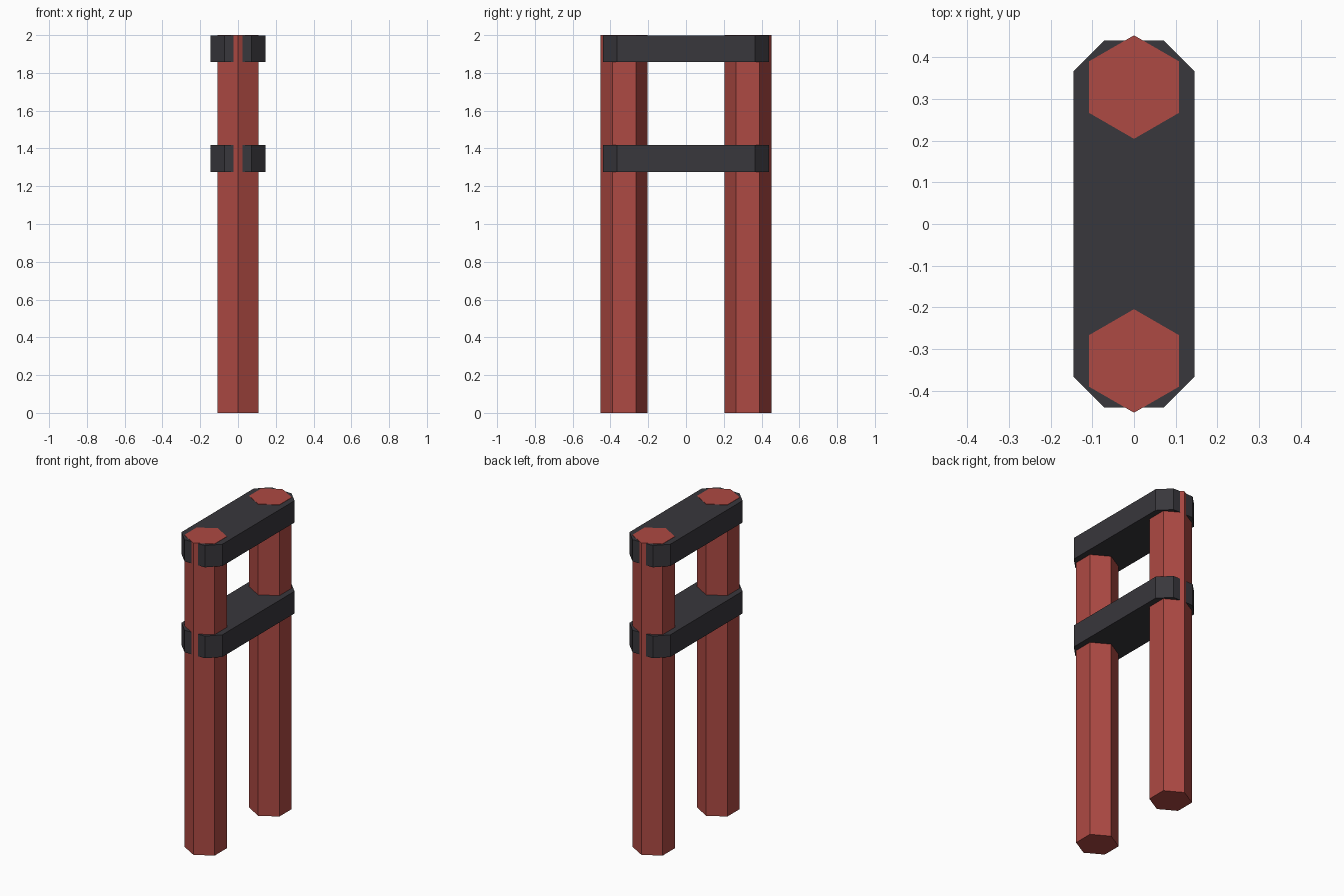
import bpy, bmesh, math

if "Cube" in bpy.data.objects:
    bpy.data.objects.remove(bpy.data.objects["Cube"])


def material(name, color):
    m = bpy.data.materials.new(name)
    m.diffuse_color = (*color, 1.0)
    m.use_nodes = True
    m.node_tree.nodes["Principled BSDF"].inputs["Base Color"].default_value = m.diffuse_color
    return m


red = material("brick red", (0.42, 0.067, 0.056))
charcoal = material("charcoal", (0.040, 0.038, 0.045))


def prism(name, outline, z0, z1, mat):
    """Extrude a closed xy outline from z0 to z1."""
    bm = bmesh.new()
    face = bm.faces.new([bm.verts.new((x, y, z0)) for x, y in outline])
    top = bmesh.ops.extrude_face_region(bm, geom=[face])["geom"]
    for v in top:
        if isinstance(v, bmesh.types.BMVert):
            v.co.z = z1
    bmesh.ops.recalc_face_normals(bm, faces=bm.faces)
    mesh = bpy.data.meshes.new(name)
    bm.to_mesh(mesh)
    bm.free()
    mesh.materials.append(mat)
    obj = bpy.data.objects.new(name, mesh)
    bpy.context.collection.objects.link(obj)
    return obj


# Hexagonal posts, one corner pointing outward
R, POST_Y = 0.124, 0.328
for name, side in (("front_post", -1), ("back_post", 1)):
    hexagon = [(R * math.sin(i * math.pi / 3),
                side * POST_Y + R * math.cos(i * math.pi / 3)) for i in range(6)]
    prism(name, hexagon, 0.0, 2.0, red)

# Crossbars with chamfered corners, the upper one just under the post tops
W, L, C = 0.145, 0.439, 0.073
octagon = [(W, -L + C), (W, L - C), (W - C, L), (C - W, L),
           (-W, L - C), (-W, C - L), (C - W, -L), (W - C, -L)]
prism("lower_crossbar", octagon, 1.275, 1.417, charcoal)
prism("upper_crossbar", octagon, 1.858, 1.998, charcoal)
